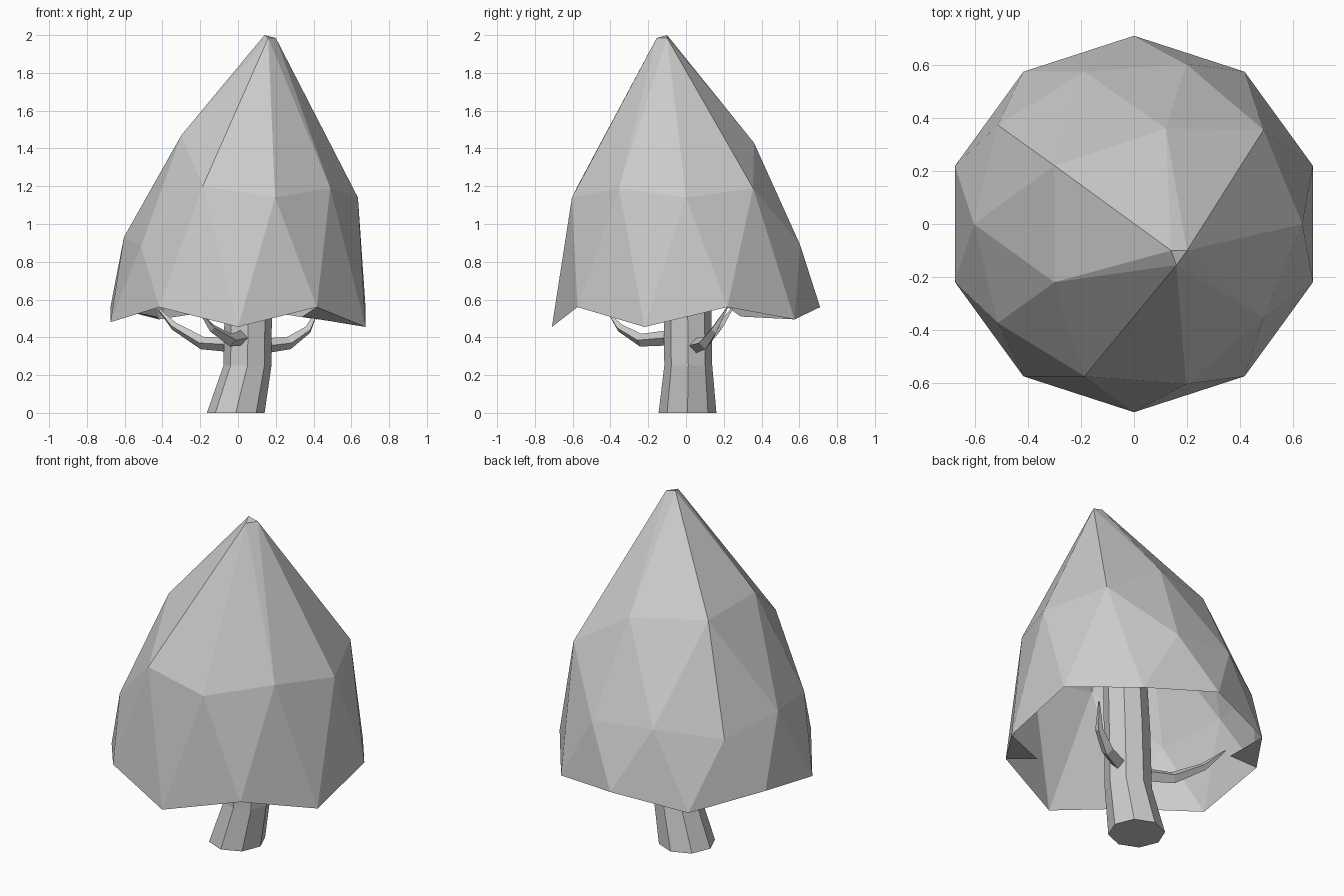
import bpy, bmesh, math
from mathutils import Vector

if "Cube" in bpy.data.objects:
    bpy.data.objects.remove(bpy.data.objects["Cube"])


def add_object(name, bm):
    mesh = bpy.data.meshes.new(name)
    bm.to_mesh(mesh)
    bm.free()
    obj = bpy.data.objects.new(name, mesh)
    bpy.context.collection.objects.link(obj)
    return obj


def sweep(name, path, radii, sides, level=False):
    """Tapered tube along a path; level keeps the rings horizontal."""
    bm = bmesh.new()
    pts = [Vector(p) for p in path]
    rings = []
    for i, p in enumerate(pts):
        t = (pts[min(i + 1, len(pts) - 1)] - pts[max(i - 1, 0)]).normalized()
        if level:
            t = Vector((0, 0, 1))
            u, v = Vector((1, 0, 0)), Vector((0, 1, 0))
        else:
            u = Vector((0, 0, 1)).cross(t).normalized()
            v = t.cross(u)
        ring = []
        for k in range(sides):
            a = math.tau * k / sides
            ring.append(bm.verts.new(p + radii[i] * (u * math.cos(a) + v * math.sin(a))))
        rings.append(ring)
    for lo, hi in zip(rings, rings[1:]):
        for k in range(sides):
            n = (k + 1) % sides
            bm.faces.new((lo[k], lo[n], hi[n], hi[k]))
    bm.faces.new(rings[0][::-1])
    bm.faces.new(rings[-1])
    return add_object(name, bm)


# Canopy: upper half of an icosphere, stretched into an uneven cone
R = 0.71
rim_z = [.56, .495, .56, .495, .56, .48, .56, .455, .56, .455]
mid_z = [1.14, 1.19, .89, .93, .88, .93, .88, 1.2, 1.14, 1.19]
upper = {0: (.2, -.1, 1.985), 2: (.12, .36, 1.43), 4: (-.3, .22, 1.47),
         6: (-.3, -.22, 1.47), 8: (.16, -.155, 1.985)}
bm = bmesh.new()
bmesh.ops.create_icosphere(bm, subdivisions=2, radius=R)
bmesh.ops.delete(bm, geom=[v for v in bm.verts if v.co.z < -.05], context='VERTS')
rim = {}
for v in bm.verts:
    r = v.co.xy.length / R
    deg = math.degrees(math.atan2(v.co.y, v.co.x))
    k = round(deg / 36) % 10
    if r > .97:
        k = round((deg - 18) / 36) % 10
        v.co.z = rim_z[k]
        rim[k] = v
    elif r > .7:
        v.co.z = mid_z[k]
    elif r > .2:
        v.co = upper[k]
    else:
        v.co = (.14, -.1, 2.0)
# Small leaf flaps folded in from the rim
for a, b, tip in ((8, 9, (.34, -.4, .51)), (3, 4, (-.43, .29, .51))):
    bm.faces.new((rim[b], rim[a], bm.verts.new(tip)))
add_object("canopy", bm)

# Trunk: leaning octagonal post
sweep("trunk", [(-.012, .008, 0), (.05, .012, .25), (.055, .008, .6), (.07, 0, 1.1)],
      [.153, .127, .125, .115], 8, level=True)

# Branches: thin tapered arms curving up
taper = [.042, .034, .022, .004]
branches = {
    "right_branch": [(.1, .03, .35), (.27, .1, .37), (.37, .15, .44), (.43, .22, .56)],
    "left_branch": [(0, .02, .36), (-.19, .1, .37), (-.34, .18, .46), (-.43, .25, .56)],
    "front_branch": [(.03, -.06, .40), (-.04, -.24, .385), (-.14, -.35, .45), (-.2, -.41, .53)],
}
for name, path in branches.items():
    sweep(name, path, taper, 4)
